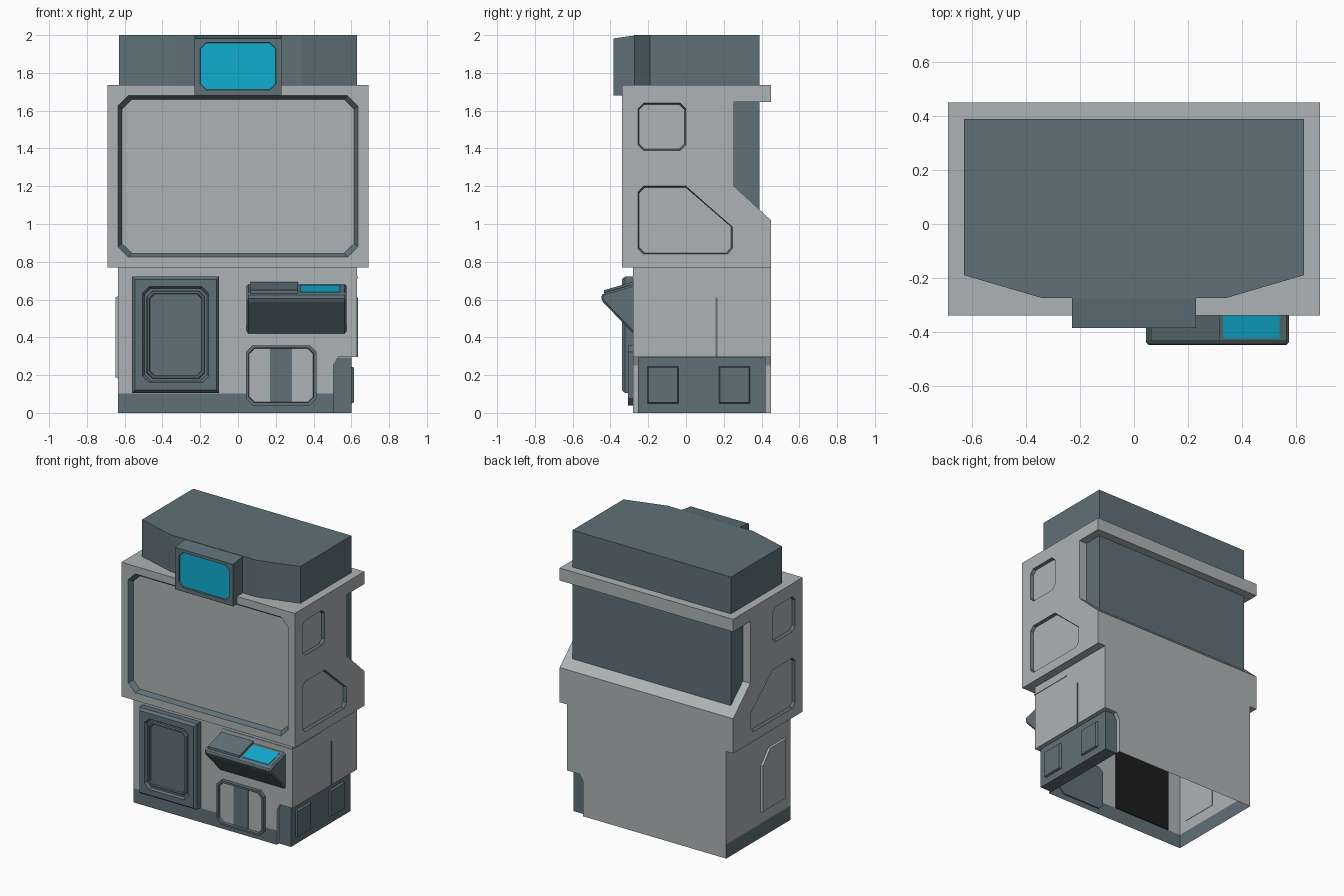
import bpy, bmesh
from mathutils import Vector

if "Cube" in bpy.data.objects:
    bpy.data.objects.remove(bpy.data.objects["Cube"])

def material(name, rgb):
    m = bpy.data.materials.new(name)
    m.diffuse_color = (*rgb, 1)
    m.use_nodes = True
    m.node_tree.nodes["Principled BSDF"].inputs["Base Color"].default_value = m.diffuse_color
    return m

# Shared slots: every object uses the same order, so booleans keep colours
LIGHT, TEAL, CYAN, BLACK = range(4)
MATS = [material("light grey", (0.42, 0.45, 0.46)),
        material("dark teal grey", (0.115, 0.165, 0.185)),
        material("cyan screen", (0.005, 0.42, 0.63)),
        material("black", (0.012, 0.012, 0.012))]

def place(p, axis, d):
    return {'x': (d, p[0], p[1]), 'y': (p[0], d, p[1]), 'z': (p[0], p[1], d)}[axis]

def prism(name, pts, axis, a, b, mat, end=None, floor=None):
    """Extrude a 2D profile along an axis; 'end' is an optional tapered far profile."""
    end = end or pts
    bm = bmesh.new()
    lo = [bm.verts.new(place(p, axis, a)) for p in pts]
    hi = [bm.verts.new(place(p, axis, b)) for p in end]
    n = len(pts)
    bm.faces.new(lo)
    far = bm.faces.new(hi)
    for i in range(n):
        bm.faces.new((lo[i], lo[(i + 1) % n], hi[(i + 1) % n], hi[i]))
    for f in bm.faces:
        f.material_index = mat
    if floor is not None:
        far.material_index = floor
    bmesh.ops.recalc_face_normals(bm, faces=bm.faces)
    me = bpy.data.meshes.new(name)
    bm.to_mesh(me)
    bm.free()
    for m in MATS:
        me.materials.append(m)
    ob = bpy.data.objects.new(name, me)
    bpy.context.collection.objects.link(ob)
    return ob

def apply(ob, mod):
    bpy.context.view_layer.objects.active = ob
    bpy.ops.object.modifier_apply(modifier=mod.name)

def rect(u0, u1, v0, v1):
    return [(u0, v0), (u1, v0), (u1, v1), (u0, v1)]

def octagon(u0, u1, v0, v1, c):
    return [(u0 + c, v0), (u1 - c, v0), (u1, v0 + c), (u1, v1 - c),
            (u1 - c, v1), (u0 + c, v1), (u0, v1 - c), (u0, v0 + c)]

def shrink(pts, d):
    """Pull a profile in by d at its outer edges."""
    us, vs = [p[0] for p in pts], [p[1] for p in pts]
    cu, cv = (min(us) + max(us)) / 2, (min(vs) + max(vs)) / 2
    ku, kv = 1 - 2 * d / (max(us) - min(us)), 1 - 2 * d / (max(vs) - min(vs))
    return [(cu + (u - cu) * ku, cv + (v - cv) * kv) for u, v in pts]

def recess(ob, pts, axis, surface, depth, taper, floor, wall=TEAL):
    """Cut a tapered pocket; depth is signed along the axis."""
    cut = prism("cutter", shrink(pts, -taper), axis, surface - depth, surface + depth,
                wall, shrink(pts, taper), floor)
    mod = ob.modifiers.new("cut", 'BOOLEAN')
    mod.operation, mod.solver, mod.object = 'DIFFERENCE', 'EXACT', cut
    apply(ob, mod)
    bpy.data.objects.remove(cut)

# Upper cabinet, with the rear recess in its side profile
cabinet = prism("upper_cabinet", [(-0.34, 0.77), (0.45, 0.77), (0.45, 1.02), (0.255, 1.2),
                (0.255, 1.645), (0.45, 1.645), (0.45, 1.735), (-0.34, 1.735)],
                'x', -0.69, 0.69, LIGHT)
recess(cabinet, octagon(-0.635, 0.635, 0.825, 1.68, 0.055), 'y', -0.34, 0.03, 0.02, LIGHT)
side_low = [(-0.225, 0.84), (0.22, 0.84), (0.245, 0.87), (0.245, 0.985), (0, 1.2),
            (-0.225, 1.2), (-0.255, 1.17), (-0.255, 0.87)]
for s in (-1, 1):
    recess(cabinet, octagon(-0.255, 0, 1.39, 1.64, 0.03), 'x', s * 0.69, -s * 0.02, 0.007, LIGHT)
    recess(cabinet, side_low, 'x', s * 0.69, -s * 0.02, 0.007, LIGHT)

# Dark core: crown on top, tank showing in the rear recess
prism("crown", [(-0.63, 0.39), (0.63, 0.39), (0.63, -0.19), (0.34, -0.275),
                (-0.34, -0.275), (-0.63, -0.19)], 'z', 1.70, 2.0, TEAL)
prism("rear_tank", rect(-0.63, 0.63, 0.2, 0.39), 'z', 1.0, 1.71, TEAL)

# Sign with screen
sign = prism("sign", [(-0.385, 1.68), (-0.385, 1.982), (-0.265, 1.999), (-0.265, 1.68)],
             'x', -0.23, 0.23, TEAL)
recess(sign, octagon(-0.2, 0.2, 1.71, 1.96, 0.03), 'y', -0.385, 0.01, 0.002, CYAN)

# Lower body: hollow, open underneath, notched at the right
body = prism("lower_body", [(-0.635, 0), (-0.635, 0.77), (0.63, 0.77), (0.63, 0.295),
             (0.53, 0.295), (0.505, 0.25), (0.505, 0)], 'y', -0.28, 0.45, LIGHT)
bm = bmesh.new()
bm.from_mesh(body.data)
gone = [f for f in bm.faces if abs(f.normal.z) > 0.99
        and (f.calc_center_median().z < 0.01 or f.calc_center_median().z > 0.7)]
bmesh.ops.delete(bm, geom=gone, context='FACES')
bmesh.ops.bisect_plane(bm, geom=bm.verts[:] + bm.edges[:] + bm.faces[:],
                       plane_co=Vector((0, 0, 0.102)), plane_no=Vector((0, 0, 1)))
for f in bm.faces:  # dark skirting on front and left
    if f.calc_center_median().z < 0.1 and (f.normal.y < -0.9 or f.normal.x < -0.9):
        f.material_index = TEAL
bm.to_mesh(body.data)
bm.free()
prism("door_backing", rect(-0.53, -0.07, 0.1, 0.7), 'y', -0.278, -0.272, BLACK)

# Side unit in the notch, with two raised plates
prism("side_unit", rect(0.506, 0.6, 0, 0.294), 'y', -0.255, 0.42, TEAL)
for y in (-0.205, 0.175):
    plate = rect(y, y + 0.165, 0.05, 0.245)
    prism("side_unit_plate", plate, 'x', 0.6, 0.614, TEAL, shrink(plate, 0.006))

# Left side panel
left = [(-0.22, 0.18), (0.06, 0.18), (0.06, 0.52), (-0.03, 0.62), (-0.22, 0.62)]
prism("left_panel", left, 'x', -0.63, -0.648, LIGHT, shrink(left, 0.008))

# Door
frame = rect(-0.56, -0.1, 0.105, 0.722)
door = prism("door", frame, 'y', -0.28, -0.322, TEAL)
prism_front = prism("door_front", frame, 'y', -0.322, -0.34, TEAL, shrink(frame, 0.015))
recess(prism_front, octagon(-0.505, -0.155, 0.16, 0.668, 0.035), 'y', -0.34, 0.016, 0.01, TEAL)
inner = octagon(-0.485, -0.175, 0.18, 0.648, 0.03)
door_panel = prism("door_panel", inner, 'y', -0.32, -0.334, TEAL, shrink(inner, 0.006))
recess(door_panel, octagon(-0.47, -0.19, 0.195, 0.633, 0.025), 'y', -0.334, 0.009, 0.004, TEAL)

# Slanted console with raised left half and cyan screen
console = prism("console", [(-0.27, 0.41), (-0.447, 0.595), (-0.45, 0.615), (-0.44, 0.634),
                (-0.27, 0.683)], 'x', 0.045, 0.575, TEAL)
mod = console.modifiers.new("edge", 'BEVEL')
mod.width, mod.segments = 0.01, 1
apply(console, mod)

def slope(y):
    return 0.634 + 0.288 * (y + 0.44)

def slab(name, x0, x1, y0, y1, t, mat):
    prism(name, [(y0, slope(y0) - 0.01), (y1, slope(y1) - 0.01),
                 (y1, slope(y1) + t), (y0, slope(y0) + t)], 'x', x0, x1, mat)

slab("console_keypad", 0.065, 0.318, -0.435, -0.275, 0.014, TEAL)
slab("console_screen", 0.33, 0.54, -0.425, -0.3, 0.003, CYAN)

# Dispenser hatch
hatch = prism("hatch", octagon(0.042, 0.415, 0.04, 0.358, 0.035), 'y', -0.27, -0.306, TEAL)
recess(hatch, octagon(0.056, 0.401, 0.054, 0.344, 0.03), 'y', -0.306, 0.018, 0.003, LIGHT)
prism("hatch_stripe", rect(0.17, 0.285, 0.057, 0.341), 'y', -0.285, -0.292, TEAL)

# Thin seams on front and right side
prism("front_seam", rect(0.07, 0.634, 0.711, 0.721), 'y', -0.27, -0.284, LIGHT)
prism("side_seam", rect(-0.284, 0.05, 0.711, 0.721), 'x', 0.62, 0.634, LIGHT)
prism("side_strip", rect(0.157, 0.168, 0.297, 0.61), 'x', 0.62, 0.634, TEAL)
